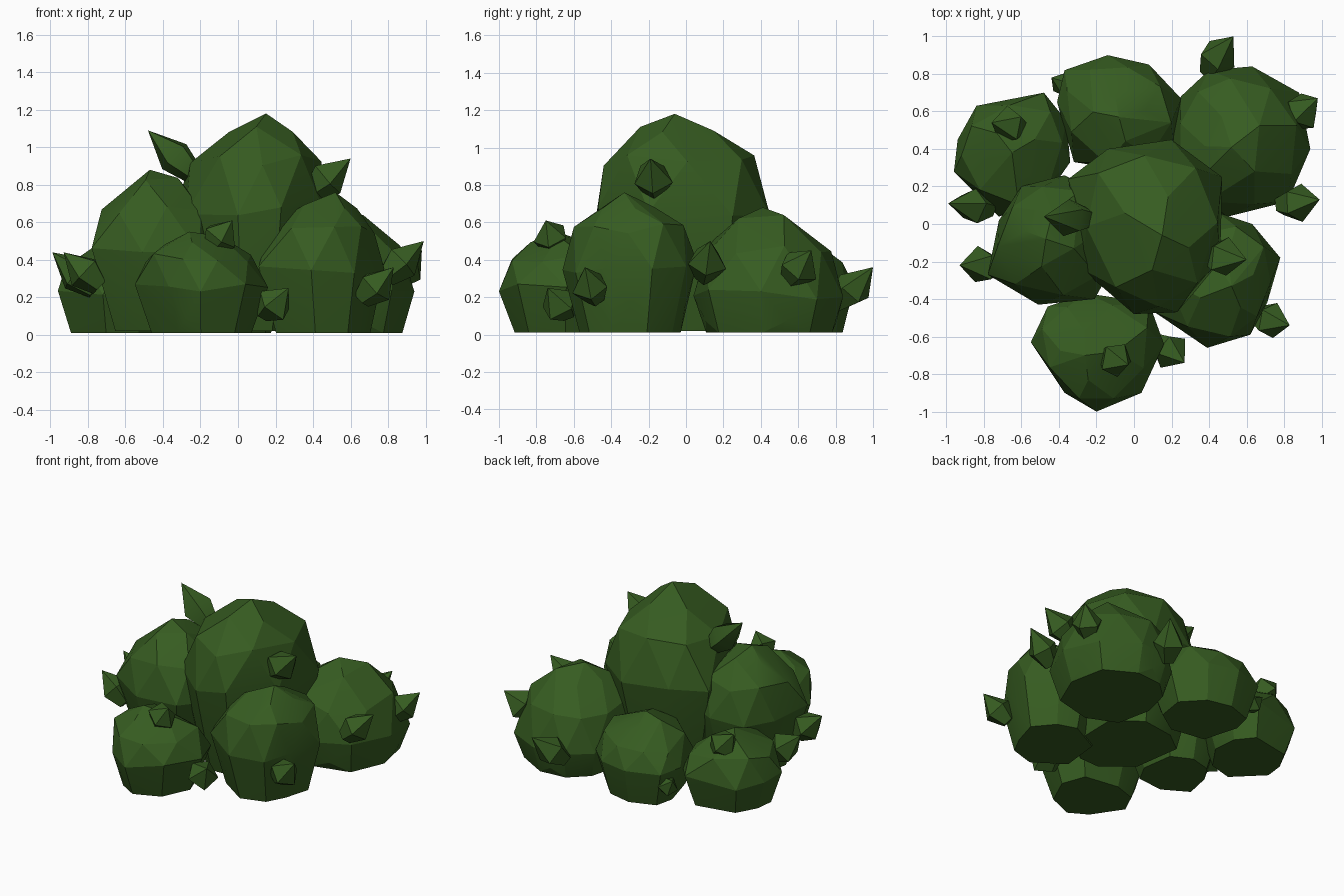
import bpy, bmesh, math, random
from mathutils import Vector

if "Cube" in bpy.data.objects:
    bpy.data.objects.remove(bpy.data.objects["Cube"])

random.seed(7)
green = bpy.data.materials.new("leaf green")
green.diffuse_color = (0.037, 0.107, 0.015, 1)
green.use_nodes = True
green.node_tree.nodes["Principled BSDF"].inputs["Base Color"].default_value = green.diffuse_color


def finish(bm, name, angle):
    bmesh.ops.recalc_face_normals(bm, faces=bm.faces)
    me = bpy.data.meshes.new(name)
    bm.to_mesh(me)
    bm.free()
    me.materials.append(green)
    ob = bpy.data.objects.new(name, me)
    bpy.context.collection.objects.link(ob)
    bpy.ops.object.select_all(action='DESELECT')
    ob.select_set(True)
    bpy.context.view_layer.objects.active = ob
    bpy.ops.object.shade_smooth_by_angle(angle=math.radians(angle))


def clump(name, outline, peak, wide_z, foot):
    """Faceted dome: hull of shrinking rings over a plan outline, flat underside.
    peak = top point, wide_z = height of widest ring, foot = (height, scale) of the underside."""
    pts = [Vector(p) for p in outline]
    n = len(pts)
    mid = sum(pts, Vector((0, 0))) / n
    foot_z, foot_s = foot
    rise = peak[2] - wide_z
    rings = [(foot_z, foot_s, 0),
             (foot_z + (wide_z - foot_z) * 0.45, foot_s * 0.45 + 0.52, 1),
             (wide_z, 1.0, 0),
             (wide_z + rise * 0.52, 0.86, 1),
             (wide_z + rise * 0.85, 0.42, 0)]
    bm = bmesh.new()
    for z, s, half in rings:
        lean = max(0, (z - wide_z) / rise) ** 2
        c = mid.lerp(Vector(peak[:2]), lean)
        for k in range(n):
            # alternate rings sit between the corners of their neighbours
            p = pts[k] if not half else (pts[k] + pts[(k + 1) % n]) * 0.5
            d = (p - mid) * s * (1.04 if half else 1.0)
            j = 0 if z == foot_z else random.uniform(-0.03, 0.03)
            if s < 0.5 and k % 2:
                continue
            bm.verts.new((c.x + d.x, c.y + d.y, z + j))
    bm.verts.new(peak)
    res = bmesh.ops.convex_hull(bm, input=bm.verts[:])
    inside = [v for v in res['geom_interior'] if isinstance(v, bmesh.types.BMVert)]
    bmesh.ops.delete(bm, geom=inside, context='VERTS')
    finish(bm, name, 14)


def sprig(name, base, tip, r=0.105):
    """Small pointed bud: narrow base ring, wide middle ring, sharp tip."""
    base, tip = Vector(base), Vector(tip)
    axis = tip - base
    rot = axis.to_track_quat('Z', 'Y')
    bm = bmesh.new()
    turn = random.uniform(0, 6)
    rings = []
    for t, rad in ((-0.08, r * 0.5), (0.38, r)):
        ring = []
        for k in range(5):
            a = turn + k * math.tau / 5
            s = rad * random.uniform(0.88, 1.1)
            ring.append(bm.verts.new(base + axis * t + rot @ Vector((s * math.cos(a), s * math.sin(a), 0))))
        rings.append(ring)
    top = bm.verts.new(tip)
    bm.faces.new(rings[0])
    for k in range(5):
        n = (k + 1) % 5
        bm.faces.new((rings[0][k], rings[0][n], rings[1][n], rings[1][k]))
        bm.faces.new((rings[1][k], rings[1][n], top))
    finish(bm, name, 40)


# Foliage clumps: plan outline, top point, widest height, underside
clump("centre_clump",
      [(-0.35, 0.24), (-0.14, 0.40), (0.20, 0.45), (0.47, 0.25),
       (0.46, -0.20), (0.23, -0.47), (0.0, -0.48), (-0.28, -0.24)],
      (0.15, -0.06, 1.18), 0.66, (0.02, 0.70))
clump("left_clump",
      [(-0.72, 0.02), (-0.60, 0.20), (-0.37, 0.26), (-0.15, 0.15),
       (-0.10, -0.20), (-0.21, -0.40), (-0.51, -0.43), (-0.78, -0.27)],
      (-0.47, -0.08, 0.88), 0.44, (0.02, 0.64))
clump("front_clump",
      [(-0.55, -0.63), (-0.46, -0.44), (-0.25, -0.37), (0.08, -0.42),
       (0.16, -0.64), (0.04, -0.90), (-0.20, -1.0), (-0.37, -0.90)],
      (-0.26, -0.70, 0.55), 0.26, (0.01, 0.75))
clump("front_right_clump",
      [(0.11, -0.47), (0.39, -0.66), (0.62, -0.59), (0.71, -0.42),
       (0.78, -0.18), (0.63, 0.0), (0.45, 0.06), (0.15, -0.10)],
      (0.52, -0.33, 0.76), 0.36, (0.01, 0.75))
clump("back_right_clump",
      [(0.19, 0.44), (0.25, 0.68), (0.40, 0.82), (0.63, 0.84),
       (0.88, 0.70), (0.94, 0.40), (0.82, 0.12), (0.50, 0.04), (0.25, 0.15)],
      (0.52, 0.41, 0.68), 0.21, (0.01, 0.84))
clump("back_clump",
      [(-0.41, 0.65), (-0.37, 0.82), (-0.14, 0.90), (0.08, 0.85),
       (0.25, 0.67), (0.21, 0.42), (0.0, 0.28), (-0.32, 0.33)],
      (-0.08, 0.57, 0.55), 0.24, (0.01, 0.78))
clump("back_left_clump",
      [(-0.96, 0.28), (-0.94, 0.45), (-0.84, 0.63), (-0.48, 0.70),
       (-0.36, 0.55), (-0.34, 0.33), (-0.50, 0.10), (-0.72, 0.04)],
      (-0.65, 0.38, 0.51), 0.22, (0.01, 0.78))

# Pointed sprigs: base, tip
sprigs = [
    ((-0.25, 0.03, 0.87), (-0.48, 0.04, 1.09)),
    ((0.40, -0.17, 0.77), (0.60, -0.19, 0.94)),
    ((-0.78, 0.09, 0.25), (-0.99, 0.11, 0.44)),
    ((-0.75, -0.22, 0.27), (-0.93, -0.22, 0.44)),
    ((-0.62, 0.52, 0.40), (-0.76, 0.54, 0.55)),
    ((0.41, 0.82, 0.18), (0.53, 1.0, 0.36)),
    ((0.85, 0.56, 0.30), (0.98, 0.67, 0.45)),
    ((0.80, 0.10, 0.32), (0.99, 0.13, 0.50)),
    ((0.67, -0.49, 0.20), (0.83, -0.54, 0.36)),
    ((0.14, -0.64, 0.12), (0.27, -0.74, 0.25)),
    ((-0.13, -0.71, 0.47), (-0.03, -0.75, 0.61)),
    ((-0.34, 0.73, 0.13), (-0.44, 0.78, 0.22)),
]
for i, (b, t) in enumerate(sprigs):
    sprig(f"sprig_{i + 1}", b, t, 0.07 if i == 11 else 0.105)
